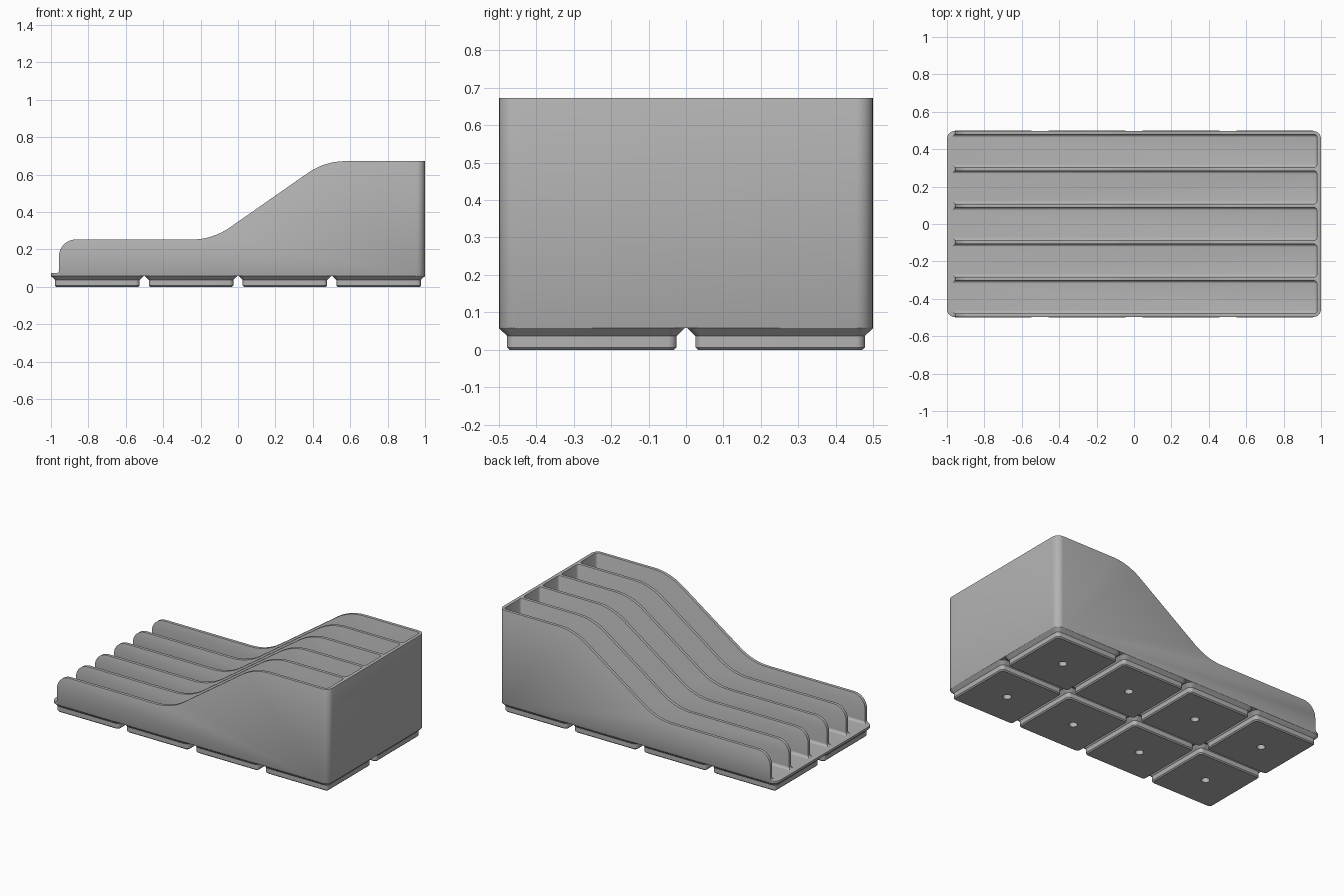
import bpy, bmesh, math
from mathutils import Vector

if "Cube" in bpy.data.objects:
    bpy.data.objects.remove(bpy.data.objects["Cube"], do_unlink=True)

grey = bpy.data.materials.new("plain grey")
grey.use_nodes = True
colour = (0.45, 0.45, 0.45, 1)
grey.diffuse_color = colour
grey.node_tree.nodes["Principled BSDF"].inputs["Base Color"].default_value = colour

HX, HY = 1.0, 0.4985       # half length and half width
BASE, FLOOR, TOP = 0.058, 0.073, 0.672
WALL = 0.02


def fillet(corners, steps=8):
    """Round a closed 2D outline given as (x, y, radius)."""
    out = []
    for i, (x, y, r) in enumerate(corners):
        p = Vector((x, y))
        if r == 0:
            out.append(p)
            continue
        a = (Vector(corners[i - 1][:2]) - p).normalized()
        b = (Vector(corners[(i + 1) % len(corners)][:2]) - p).normalized()
        half = a.angle(b) / 2
        centre = p + (a + b).normalized() * (r / math.sin(half))
        reach = r / math.tan(half)
        start, end = p + a * reach - centre, p + b * reach - centre
        sweep = start.angle(end)
        for k in range(steps + 1):
            t = k / steps
            out.append(centre + (start * math.sin((1 - t) * sweep)
                                 + end * math.sin(t * sweep)) / math.sin(sweep))
    return out


def rounded_rect(hx, hy, r):
    return fillet([(-hx, -hy, r), (hx, -hy, r), (hx, hy, r), (-hx, hy, r)])


def make(name, bm):
    bmesh.ops.recalc_face_normals(bm, faces=bm.faces)
    mesh = bpy.data.meshes.new(name)
    bm.to_mesh(mesh)
    bm.free()
    mesh.materials.append(grey)
    ob = bpy.data.objects.new(name, mesh)
    bpy.context.collection.objects.link(ob)
    return ob


def loft(name, rings):
    """Skin a stack of equal-length 3D rings and cap both ends."""
    bm = bmesh.new()
    loops = [[bm.verts.new(p) for p in ring] for ring in rings]
    n = len(loops[0])
    for low, high in zip(loops, loops[1:]):
        for i in range(n):
            j = (i + 1) % n
            bm.faces.new((low[i], low[j], high[j], high[i]))
    bm.faces.new(loops[0])
    bm.faces.new(loops[-1])
    return make(name, bm)


def boolean(ob, cutter, operation):
    mod = ob.modifiers.new("cut", 'BOOLEAN')
    mod.operation, mod.solver, mod.object = operation, 'EXACT', cutter
    apply(ob, mod)
    bpy.data.objects.remove(cutter, do_unlink=True)


def activate(ob):
    bpy.ops.object.select_all(action='DESELECT')
    ob.select_set(True)
    bpy.context.view_layer.objects.active = ob


def apply(ob, mod):
    activate(ob)
    bpy.ops.object.modifier_apply(modifier=mod.name)


def smooth(ob):
    activate(ob)
    bpy.ops.object.shade_smooth_by_angle(angle=math.radians(30))


# Rack body: rounded block trimmed to the sloping side profile
outline = rounded_rect(HX, HY, 0.045)
body = loft("rack_body", [[(p.x, p.y, z) for p in outline] for z in (BASE, TOP)])
profile = fillet([(-1.1, 0, 0), (1.1, 0, 0), (1.1, TOP, 0), (0.464, TOP, 0.35),
                  (-0.136, 0.253, 0.35), (-0.957, 0.253, 0.088),
                  (-0.957, FLOOR, 0.017), (-1.1, FLOOR, 0)])
trim = loft("trim_helper", [[(p.x, y, p.y) for p in profile] for y in (-0.6, 0.6)])
boolean(body, trim, 'INTERSECT')

# Five slots leave six upright walls and the closed tall end
pitch = (2 * HY - WALL) / 5
for i in range(5):
    y = (i - 2) * pitch
    hw = (pitch - WALL) / 2
    end = HX - 0.022
    bm = bmesh.new()
    bmesh.ops.create_cube(bm, size=1)
    for v in bm.verts:
        v.co = (end if v.co.x > 0 else -1.2,
                y + (hw if v.co.y > 0 else -hw),
                1 if v.co.z > 0 else FLOOR)
    edges = [e for e in bm.edges
             if all(v.co.z < 0.5 for v in e.verts) and any(v.co.x > 0 for v in e.verts)
             or all(v.co.x > 0 for v in e.verts) and e.verts[0].co.z != e.verts[1].co.z]
    bmesh.ops.bevel(bm, geom=edges, offset=0.016, segments=4, profile=0.5,
                    affect='EDGES')
    boolean(body, make("slot_helper", bm), 'DIFFERENCE')

# Softened rims
soft = body.modifiers.new("rims", 'BEVEL')
soft.width, soft.segments = 0.004, 2
soft.limit_method, soft.angle_limit = 'ANGLE', math.radians(60)
apply(body, soft)
smooth(body)

# Stepped feet, each with a round hole underneath
steps = [(0, 0.219, 0.016), (0.007, 0.226, 0.023),
         (0.037, 0.226, 0.023), (BASE, 0.2478, 0.045)]
for row, cy in (("front", -0.251), ("back", 0.251)):
    for col in range(4):
        cx = (col - 1.5) * 0.5015
        foot = loft(f"{row}_foot_{col + 1}",
                    [[(cx + p.x, cy + p.y, z) for p in rounded_rect(h, h, r)]
                     for z, h, r in steps])
        bm = bmesh.new()
        bmesh.ops.create_cone(bm, cap_ends=True, segments=32, radius1=0.025,
                              radius2=0.025, depth=0.06)
        bmesh.ops.translate(bm, verts=bm.verts, vec=(cx, cy, 0))
        boolean(foot, make("hole_helper", bm), 'DIFFERENCE')
        smooth(foot)
